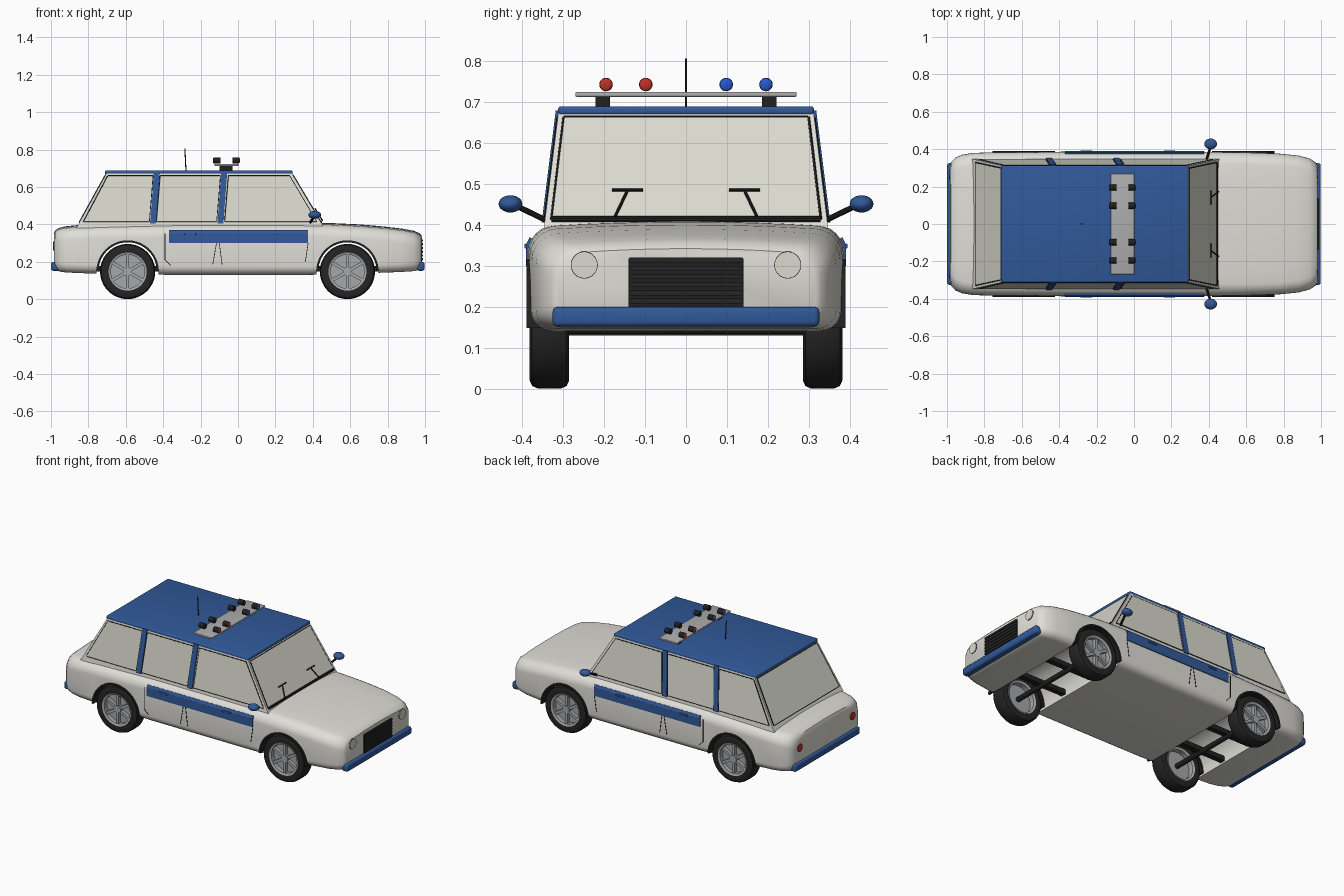
import bpy, bmesh, math
from mathutils import Vector, Matrix

if "Cube" in bpy.data.objects:
    bpy.data.objects.remove(bpy.data.objects["Cube"])

def mat(name, r, g, b):
    m = bpy.data.materials.new(name)
    m.diffuse_color = (r, g, b, 1)
    m.use_nodes = True
    m.node_tree.nodes["Principled BSDF"].inputs["Base Color"].default_value = m.diffuse_color
    return m

WHITE = mat("body white", 0.74, 0.73, 0.68)
GLASS = mat("pale glass", 0.70, 0.70, 0.63)
BLUE = mat("paint blue", 0.03, 0.10, 0.32)
BLACK = mat("trim black", 0.015, 0.015, 0.015)
TYRE = mat("tyre rubber", 0.018, 0.018, 0.018)
SILVER = mat("rim silver", 0.38, 0.39, 0.40)
GREY = mat("bar grey", 0.42, 0.42, 0.42)
RED = mat("lamp red", 0.55, 0.03, 0.02)
LAMPBLUE = mat("lamp blue", 0.02, 0.10, 0.60)

def finish(bm, name, m, angle=35):
    bmesh.ops.recalc_face_normals(bm, faces=bm.faces)
    me = bpy.data.meshes.new(name)
    bm.to_mesh(me)
    bm.free()
    me.materials.append(m)
    ob = bpy.data.objects.new(name, me)
    bpy.context.collection.objects.link(ob)
    smooth(ob, angle)
    return ob

def smooth(ob, angle=35):
    bpy.ops.object.select_all(action='DESELECT')
    bpy.context.view_layer.objects.active = ob
    ob.select_set(True)
    bpy.ops.object.shade_smooth_by_angle(angle=math.radians(angle))

def box(name, lo, hi, m, bevel=0):
    bm = bmesh.new()
    lo, hi = Vector(lo), Vector(hi)
    bmesh.ops.create_cube(bm, size=1, matrix=Matrix.Translation((lo + hi) / 2) @ Matrix.Diagonal((*(hi - lo), 1)))
    if bevel:
        bmesh.ops.bevel(bm, geom=bm.edges[:], offset=bevel, segments=3, profile=0.5, affect='EDGES')
    return finish(bm, name, m)

def rods(name, pairs, r, m, seg=10):
    bm = bmesh.new()
    for a, b in pairs:
        a, b = Vector(a), Vector(b)
        rot = Vector((0, 0, 1)).rotation_difference(b - a).to_matrix().to_4x4()
        bmesh.ops.create_cone(bm, cap_ends=True, segments=seg, radius1=r, radius2=r, depth=(b - a).length,
                              matrix=Matrix.Translation((a + b) / 2) @ rot)
    return finish(bm, name, m)

def ball(name, c, s, m):
    bm = bmesh.new()
    bmesh.ops.create_uvsphere(bm, u_segments=20, v_segments=12, radius=1,
                              matrix=Matrix.Translation(c) @ Matrix.Diagonal((*s, 1)))
    return finish(bm, name, m)

def loft(name, rings, m, angle=35, closed=False):
    bm = bmesh.new()
    vs = [[bm.verts.new(p) for p in r] for r in rings]
    n = len(vs[0])
    for a, b in zip(vs, vs[1:] + (vs[:1] if closed else [])):
        for i in range(n):
            bm.faces.new((a[i], a[(i + 1) % n], b[(i + 1) % n], b[i]))
    if not closed:
        bm.faces.new(vs[0])
        bm.faces.new(vs[-1])
    return finish(bm, name, m, angle)

def panel(name, pts, m, t=0.004):
    pts = [Vector(p) for p in pts]
    n = (pts[1] - pts[0]).cross(pts[2] - pts[0]).normalized() * t
    return loft(name, [[p - n for p in pts], [p + n for p in pts]], m)

def lathe(name, prof, c, m, a0=0, a1=360, seg=48):
    # profile of (radius, y) turned round the y axis at centre c
    steps = seg if a1 - a0 == 360 else seg + 1
    angs = [math.radians(a0 + (a1 - a0) * i / seg) for i in range(steps)]
    rings = [[(c[0] + r * math.cos(a), c[1] + y, c[2] + r * math.sin(a)) for r, y in prof] for a in angs]
    return loft(name, rings, m, 40, a1 - a0 == 360)

# Body shell: rounded sections lofted along x
def section(x, hw, zb, zt, rt=0.065, rb=0.05):
    p = [(hw - rb + rb * math.sin(t), zb + rb - rb * math.cos(t)) for t in [math.pi / 12 * i for i in range(7)]]
    p += [(hw - rt + rt * math.cos(t), zt - rt + rt * math.sin(t)) for t in [math.pi / 12 * i for i in range(7)]]
    p += [((hw - rt) * f, zt) for f in (0.75, 0.5, 0.25)]
    p = [(y, z - 0.014 * (y / hw) ** 2 * (z - zb) / (zt - zb)) for y, z in p]
    mid = [(0, zt)]
    full = p + mid + [(-y, z) for y, z in reversed(p)]
    return [(x, y, z) for y, z in full]

stations = [(-0.985, 0.30, 0.175, 0.35), (-0.978, 0.33, 0.16, 0.368), (-0.955, 0.355, 0.148, 0.382),
            (-0.92, 0.37, 0.143, 0.39), (-0.86, 0.38, 0.14, 0.396), (-0.75, 0.383, 0.136, 0.402),
            (-0.35, 0.385, 0.13, 0.41), (0.35, 0.385, 0.13, 0.41), (0.5, 0.384, 0.132, 0.407),
            (0.65, 0.381, 0.138, 0.40), (0.78, 0.376, 0.142, 0.389), (0.88, 0.366, 0.146, 0.377),
            (0.94, 0.35, 0.15, 0.366), (0.97, 0.33, 0.158, 0.353), (0.98, 0.316, 0.168, 0.342)]
body = loft("body_shell", [section(*s) for s in stations], WHITE)

# Wheel wells cut across the body
WX, WZ = (-0.59, 0.585), 0.148
for i, x in enumerate(WX):
    cutter = rods("wheel_well_cutter", [((x, -0.6, WZ), (x, 0.6, WZ))], 0.166, WHITE, 48)
    cutter.hide_render = cutter.hide_viewport = True
    mod = body.modifiers.new("well", 'BOOLEAN')
    mod.object, mod.operation, mod.solver = cutter, 'DIFFERENCE', 'EXACT'
    bpy.context.view_layer.objects.active = body
    bpy.ops.object.modifier_apply(modifier="well")
smooth(body)

# Cabin and roof
def ring(x0, x1, w, z):
    return [(x0, -w, z), (x1, -w, z), (x1, w, z), (x0, w, z)]
loft("cabin", [ring(-0.865, 0.462, 0.348, 0.38), ring(-0.702, 0.287, 0.311, 0.675)], WHITE)
box("roof", (-0.712, -0.312, 0.667), (0.292, 0.312, 0.689), BLUE, 0.008)

def seal(name, pts, r=0.004):
    rods(name, list(zip(pts, pts[1:] + pts[:1])), r, BLACK, 6)

# Front and rear windows
def end_window(name, xb, xt):
    pts = []
    for z, w, sgns in ((0.413, 0.328, (-1, 1)), (0.662, 0.298, (1, -1))):
        x = xb + (xt - xb) * (z - 0.38) / 0.295
        pts += [(x, s * w, z) for s in sgns]
    panel(name, pts, GLASS, 0.003)
    seal(name + "_seal", pts)
    return pts
w = end_window("windscreen", 0.462, 0.287)
end_window("rear_window", -0.865, -0.702)
rods("windscreen_base_trim", [(w[0], w[1])], 0.008, BLACK)

# Side windows, pillars, doors, mirrors
def side(s, x, z):
    return (x, s * (0.348 - 0.037 * (z - 0.38) / 0.295), z)

def side_quad(s, b0, b1, t0, t1, zb=0.415, zt=0.66):
    return [side(s, b0, zb), side(s, b1, zb), side(s, t1, zt), side(s, t0, zt)]

for s, nm in ((-1, "right"), (1, "left")):
    for part, q in (("rear", (-0.825, -0.475, -0.695, -0.455)), ("middle", (-0.435, -0.115, -0.415, -0.095)),
                    ("front", (-0.07, 0.42, -0.05, 0.275))):
        pts = side_quad(s, *q)
        panel(f"{nm}_{part}_window", pts, GLASS, 0.003)
        seal(f"{nm}_{part}_window_seal", pts, 0.0035)
    for x in (-0.455, -0.095):
        panel(f"{nm}_pillar", side_quad(s, x - 0.015, x + 0.017, x + 0.005, x + 0.037, 0.405, 0.678), BLUE, 0.007)
    y = s * 0.386
    box(f"{nm}_stripe", (-0.37, y - 0.004, 0.30), (0.375, y + 0.004, 0.352), BLUE)
    panel(f"{nm}_stripe_top", [(-0.37, y, 0.35), (0.375, y, 0.35), (0.375, s * 0.378, 0.368), (-0.37, s * 0.378, 0.368)], BLUE)
    rods(f"{nm}_door_seams", [((-0.39, y, 0.21), (-0.39, y, 0.35)), ((-0.39, y, 0.21), (-0.36, y, 0.18)),
                              ((-0.135, y, 0.185), (-0.115, y, 0.30)), ((-0.085, y, 0.185), (-0.10, y, 0.30)),
                              ((0.36, y, 0.20), (0.375, y, 0.30))], 0.002, BLACK, 6)
    for x in (-0.255, 0.19):
        box(f"{nm}_door_handle", (x - 0.03, y - 0.008, 0.342), (x + 0.03, y + 0.008, 0.354), BLUE, 0.003)
    rods(f"{nm}_mirror_arm", [((0.385, s * 0.335, 0.408), (0.41, s * 0.415, 0.447))], 0.007, BLACK)
    ball(f"{nm}_mirror", (0.41, s * 0.428, 0.451), (0.034, 0.029, 0.021), BLUE)

# Wipers
for s in (-1, 1):
    rods("wiper", [((0.452, s * 0.173, 0.42), (0.412, s * 0.142, 0.485)),
                   ((0.412, s * 0.105, 0.485), (0.412, s * 0.18, 0.485))], 0.0035, BLACK, 8)

# Bumpers, grille, lights
box("front_bumper", (0.955, -0.325, 0.152), (0.998, 0.325, 0.20), BLUE, 0.012)
box("rear_bumper", (-1.0, -0.325, 0.152), (-0.95, 0.325, 0.20), BLUE, 0.012)
box("grille", (0.97, -0.14, 0.195), (0.985, 0.14, 0.318), BLACK)
for i in range(6):
    z = 0.208 + i * 0.02
    box("grille_slat", (0.98, -0.138, z), (0.989, 0.138, z + 0.012), TYRE)
for s in (-1, 1):
    rods("headlight_rim", [((0.97, s * 0.248, 0.302), (0.9815, s * 0.248, 0.302))], 0.033, BLACK, 32)
    rods("headlight", [((0.97, s * 0.248, 0.302), (0.985, s * 0.248, 0.302))], 0.0315, GLASS, 32)
    rods("tail_light", [((-0.97, s * 0.265, 0.285), (-0.99, s * 0.265, 0.285))], 0.024, RED, 24)

# Wheels, arches, axles
tyre_prof = [(0.098, -0.042), (0.128, -0.048), (0.141, -0.042), (0.147, -0.028), (0.1475, 0),
             (0.147, 0.028), (0.141, 0.042), (0.128, 0.048), (0.098, 0.042)]
for x, end in zip(WX, ("rear", "front")):
    for s in (-1, 1):
        c = (x, s * 0.333, WZ)
        lathe(f"{end}_tyre", tyre_prof, c, TYRE)
        lathe(f"{end}_rim", [(0.09, -0.04), (0.102, -0.045), (0.102, 0.045), (0.09, 0.04)], c, SILVER)
        rods(f"{end}_wheel_disc", [((x, s * 0.325, WZ), (x, s * 0.345, WZ))], 0.092, SILVER, 40)
        rods(f"{end}_hub", [((x, s * 0.33, WZ), (x, s * 0.372, WZ))], 0.024, SILVER, 20)
        bm = bmesh.new()
        for k in range(6):
            M = Matrix.Translation((x, s * 0.358, WZ)) @ Matrix.Rotation(math.radians(60 * k + 30), 4, 'Y')
            bmesh.ops.create_cube(bm, size=1, matrix=M @ Matrix.Translation((0.055, 0, 0)) @ Matrix.Diagonal((0.08, 0.02, 0.017, 1)))
        finish(bm, f"{end}_spokes", SILVER)
        lathe(f"{end}_arch_liner", [(0.156, -0.05), (0.167, -0.05), (0.167, 0.05), (0.156, 0.05)],
              (x, s * 0.339, WZ), BLACK, 0, 180, 32)
    rods(f"{end}_axle", [((x, -0.33, WZ), (x, 0.33, WZ))], 0.016, BLACK, 12)
    for y in (-0.12, 0.12):
        box(f"{end}_chassis_rail", (x - 0.18, y - 0.017, 0.148), (x + 0.18, y + 0.017, 0.178), BLACK)

# Roof light bar and antenna
box("light_bar_plate", (-0.125, -0.27, 0.712), (0.002, 0.27, 0.724), GREY, 0.004)
for s in (-1, 1):
    box("light_bar_foot", (-0.1, s * 0.203 - 0.018, 0.685), (-0.03, s * 0.203 + 0.018, 0.714), BLACK)
for y in (-0.195, -0.098, 0.098, 0.195):
    for x, d in ((-0.112, -1), (-0.012, 1)):
        m = RED if y * d < 0 else LAMPBLUE
        rods("lamp_housing", [((x - d * 0.018, y, 0.742), (x + d * 0.018, y, 0.742))], 0.0165, BLACK, 20)
        ball("lamp_lens", (x + d * 0.016, y, 0.742), (0.007, 0.0162, 0.0162), m)
rods("antenna", [((-0.278, 0, 0.685), (-0.284, 0, 0.805))], 0.003, BLACK, 8)
